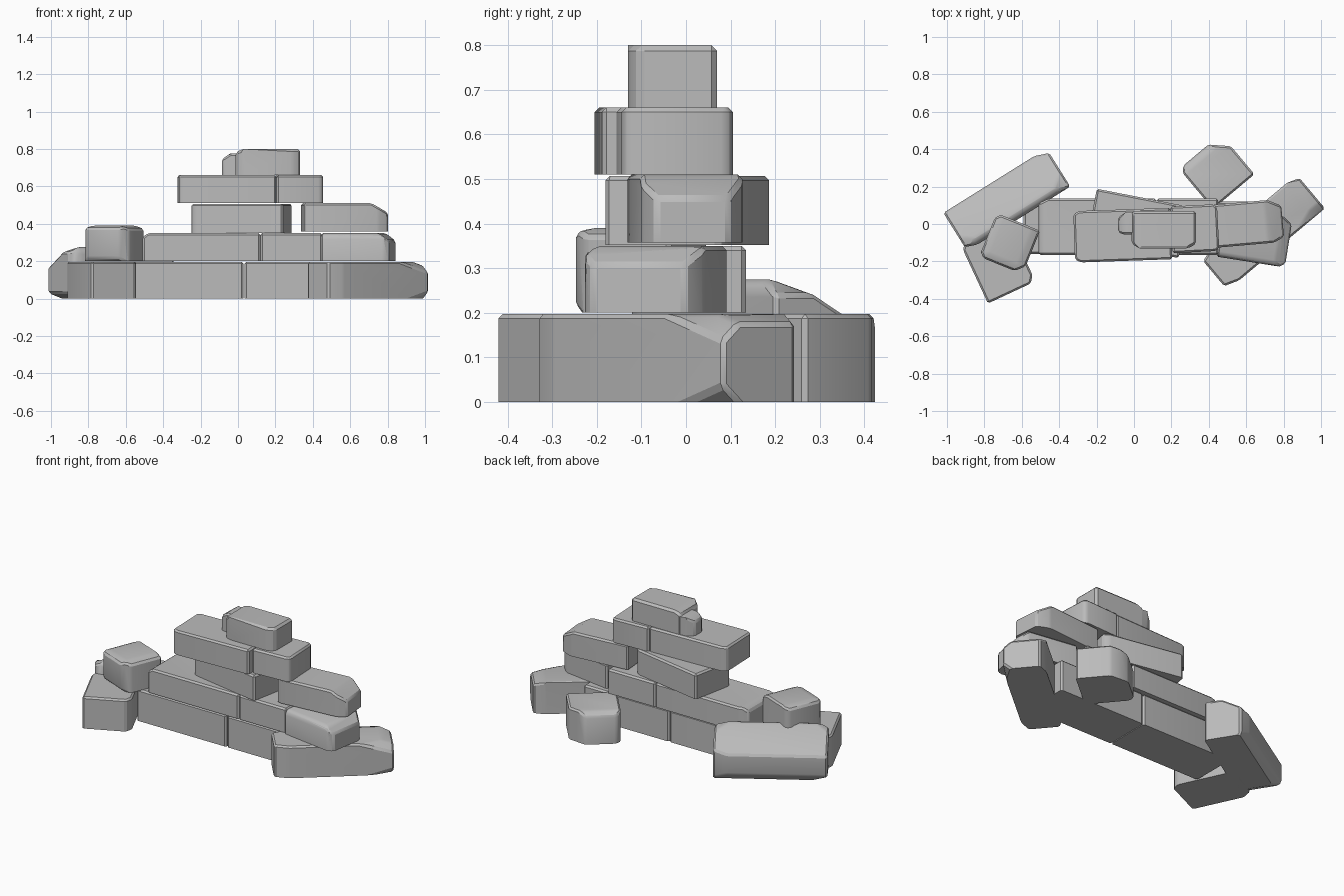
import bpy, bmesh, math
from mathutils import Matrix, Vector

default_cube = bpy.data.objects.get("Cube")
if default_cube:
    bpy.data.objects.remove(default_cube, do_unlink=True)

# Single flat stone colour
GREY = (0.5, 0.5, 0.5, 1.0)
stone_grey = bpy.data.materials.new("stone_grey")
stone_grey.use_nodes = True
stone_grey.diffuse_color = GREY
shader = stone_grey.node_tree.nodes["Principled BSDF"]
shader.inputs["Base Color"].default_value = GREY
shader.inputs["Roughness"].default_value = 0.9

LEFT, RIGHT = Vector((-1, 0, 0)), Vector((1, 0, 0))
FRONT, BACK = Vector((0, -1, 0)), Vector((0, 1, 0))
UP, DOWN = Vector((0, 0, 1)), Vector((0, 0, -1))


def stone(name, centre, size, base, turn=0, chips=(), edge=0.01):
    """Box with corners or edges chipped off; a chip is (direction, depth)."""
    bm = bmesh.new()
    bmesh.ops.create_cube(bm, size=2)
    for direction, depth in chips:
        reach = sum(abs(c) for c in direction) * (1 - depth)
        bmesh.ops.bisect_plane(
            bm, geom=bm.verts[:] + bm.edges[:] + bm.faces[:],
            plane_co=direction * reach / direction.length_squared,
            plane_no=direction, clear_outer=True)
        bmesh.ops.holes_fill(bm, edges=bm.edges[:])
    bmesh.ops.scale(bm, vec=Vector(size) / 2, verts=bm.verts)
    # Worn edges everywhere except around the underside
    low = -size[2] / 2 + 0.001
    rim = [e for e in bm.edges if any(v.co.z > low for v in e.verts)]
    bmesh.ops.bevel(bm, geom=rim, offset=edge, segments=1, affect='EDGES',
                    clamp_overlap=False)
    bmesh.ops.recalc_face_normals(bm, faces=bm.faces)
    place = Matrix.Translation((*centre, base + size[2] / 2))
    bm.transform(place @ Matrix.Rotation(math.radians(turn), 4, 'Z'))
    mesh = bpy.data.meshes.new(name)
    bm.to_mesh(mesh)
    bm.free()
    mesh.materials.append(stone_grey)
    obj = bpy.data.objects.new(name, mesh)
    bpy.context.collection.objects.link(obj)
    bpy.ops.object.select_all(action='DESELECT')
    obj.select_set(True)
    bpy.context.view_layer.objects.active = obj
    bpy.ops.object.shade_smooth_by_angle(angle=math.radians(25))


# Ground course of the wall
stone("base_right_block", (-0.28, -0.02), (0.62, 0.28, 0.197), 0, 0,
      [(LEFT + BACK, 0.1)])
stone("base_left_block", (0.33, -0.02), (0.59, 0.28, 0.197), 0)

# Fallen stones around the foot
stone("foot_right_front", (-0.732, -0.198), (0.28, 0.37, 0.197), 0, 25,
      [(RIGHT + FRONT, 0.1), (LEFT + BACK, 0.15)])
stone("foot_right_slab", (-0.68, 0.13), (0.65, 0.24, 0.275), 0, 32,
      [(BACK * 0.5 + UP, 0.54), (LEFT + FRONT, 0.1), (RIGHT + BACK, 0.12),
       (BACK + DOWN, 0.15), (FRONT + UP, 0.1), (LEFT + DOWN, 0.1),
       (RIGHT + UP, 0.12), (LEFT + UP, 0.1)])
stone("foot_left_back", (0.443, 0.28), (0.29, 0.28, 0.197), 0, 40,
      [(RIGHT + BACK, 0.3), (LEFT + BACK, 0.1), (BACK + UP, 0.13)])
stone("foot_left_long", (0.685, -0.045), (0.68, 0.235, 0.197), 0, 40,
      [(LEFT + BACK, 0.14), (LEFT + FRONT, 0.12), (RIGHT + UP, 0.1),
       (RIGHT + FRONT + UP, 0.2), (RIGHT + FRONT + DOWN, 0.12),
       (RIGHT + BACK, 0.1)])

# Second course
stone("second_right_block", (-0.195, -0.015), (0.63, 0.3, 0.15), 0.2, 0,
      [(LEFT * 3 + UP, 0.07), (LEFT + BACK, 0.08)])
stone("second_middle_block", (0.285, -0.015), (0.33, 0.3, 0.15), 0.2)
stone("second_left_block", (0.645, -0.07), (0.37, 0.27, 0.15), 0.2, -9,
      [(RIGHT * 1.7 + UP, 0.2), (RIGHT + BACK, 0.14),
       (RIGHT + FRONT, 0.08), (FRONT * 2 + UP, 0.1)])
stone("right_cap_stone", (-0.665, -0.105), (0.25, 0.25, 0.19), 0.2, -22,
      [(RIGHT + FRONT, 0.18), (FRONT + UP * 2, 0.1), (LEFT + UP * 2, 0.1),
       (RIGHT + UP * 2, 0.12), (LEFT + FRONT, 0.1), (FRONT + DOWN, 0.1),
       (LEFT + BACK, 0.1)])

# Third course
stone("third_right_block", (0.02, 0.003), (0.5, 0.28, 0.155), 0.352, -11,
      [(LEFT + FRONT, 0.05), (RIGHT + BACK, 0.07)])
stone("third_left_block", (0.57, 0), (0.45, 0.23, 0.152), 0.358, 5,
      [(RIGHT * 1.7 + UP, 0.25), (RIGHT + BACK, 0.16),
       (RIGHT + FRONT, 0.12), (LEFT + FRONT, 0.06)])

# Fourth course
stone("fourth_right_block", (-0.06, -0.06), (0.52, 0.275, 0.15), 0.51, 2,
      [(LEFT + FRONT, 0.06), (LEFT + BACK, 0.06)])
stone("fourth_left_block", (0.325, -0.025), (0.25, 0.25, 0.15), 0.51, 3,
      [(RIGHT + FRONT, 0.07), (RIGHT + BACK, 0.07)])

# Top stone with its broken lower end
stone("top_stone", (0.16, -0.03), (0.345, 0.2, 0.14), 0.66, 0,
      [(LEFT + UP, 0.12), (RIGHT + FRONT, 0.12), (LEFT + FRONT, 0.12)], 0.013)
stone("top_stone_broken_end", (0, 0.005), (0.17, 0.12, 0.115), 0.66, 0,
      [(LEFT + UP, 0.25), (LEFT + BACK, 0.25), (LEFT + FRONT, 0.12)])
